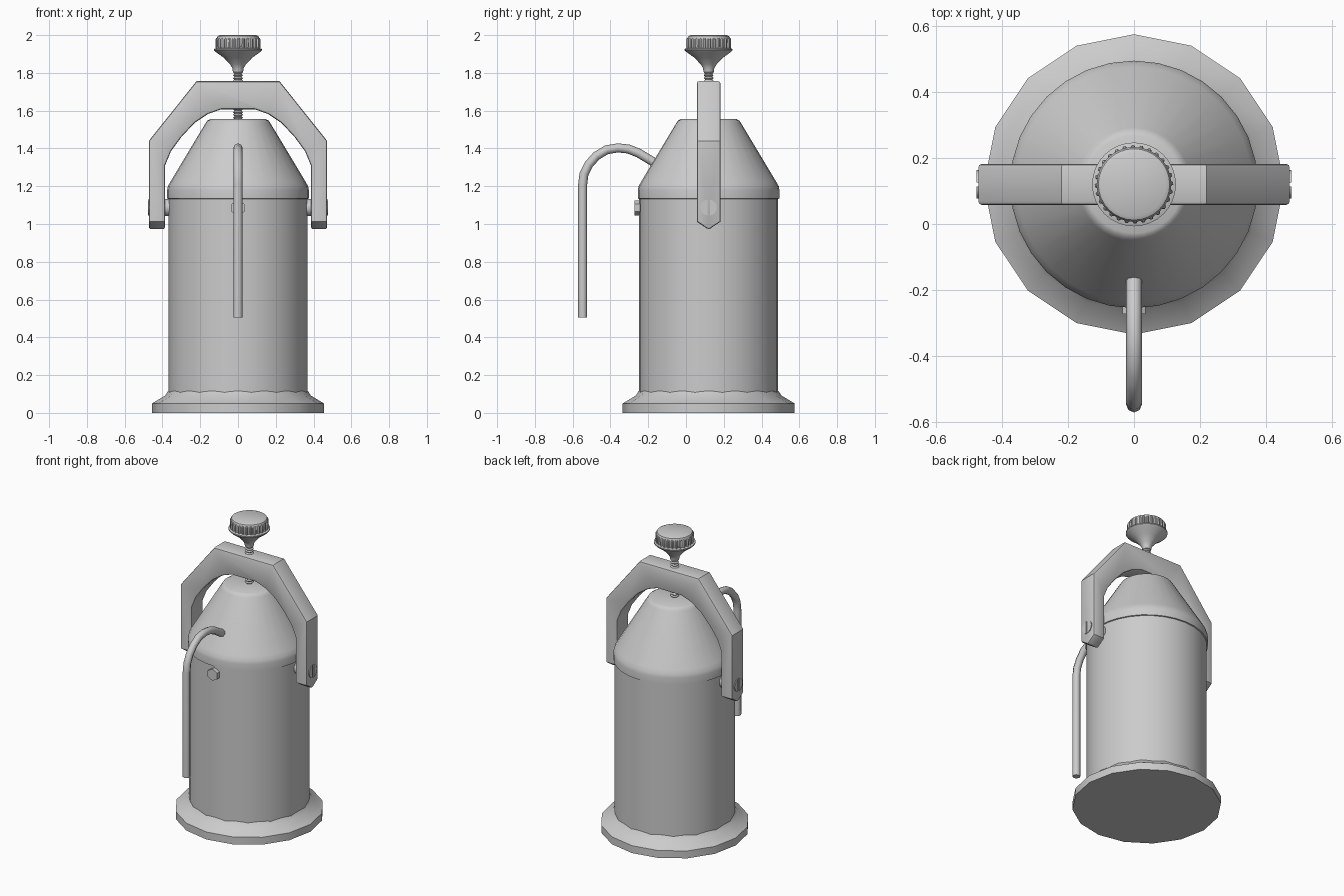
import bpy, bmesh, math
from mathutils import Matrix, Vector

if "Cube" in bpy.data.objects:
    bpy.data.objects.remove(bpy.data.objects["Cube"])

CY = 0.12  # axis of the vessel in y


def finish(name, bm, angle=35):
    bmesh.ops.recalc_face_normals(bm, faces=bm.faces)
    me = bpy.data.meshes.new(name)
    bm.to_mesh(me)
    bm.free()
    ob = bpy.data.objects.new(name, me)
    bpy.context.collection.objects.link(ob)
    bpy.ops.object.select_all(action='DESELECT')
    ob.select_set(True)
    bpy.context.view_layer.objects.active = ob
    bpy.ops.object.shade_smooth_by_angle(angle=math.radians(angle))
    return ob


def lathe(name, profile, sides, rib=0.0, angle=35):
    """Revolve (radius, z) points around the vessel axis; rib cuts grooves in the rim."""
    bm = bmesh.new()
    rings = []
    for r, z in profile:
        ring = []
        for i in range(sides):
            a = 2 * math.pi * i / sides
            rr = r - (rib if i % 4 >= 2 else 0)
            ring.append(bm.verts.new((rr * math.cos(a), CY + rr * math.sin(a), z)))
        rings.append(ring)
    for lo, hi in zip(rings, rings[1:]):
        for i in range(sides):
            j = (i + 1) % sides
            bm.faces.new((lo[i], lo[j], hi[j], hi[i]))
    bm.faces.new(rings[0])
    bm.faces.new(rings[-1])
    return finish(name, bm, angle)


def disc(name, radius, depth, sides, loc, axis):
    bm = bmesh.new()
    rot = Vector((0, 0, 1)).rotation_difference(Vector(axis)).to_matrix().to_4x4()
    bmesh.ops.create_cone(bm, cap_ends=True, segments=sides, radius1=radius, radius2=radius,
                          depth=depth, matrix=Matrix.Translation(loc) @ rot)
    return finish(name, bm)


# vessel: faceted foot, round body, conical lid
lathe("base_foot", [(0.455, 0), (0.455, 0.05), (0.385, 0.092), (0.373, 0.112), (0.36, 0.125)], 16, angle=40)
lathe("body", [(0.368, 0.04), (0.368, 1.14)], 32)
lathe("lid", [(0.36, 1.13), (0.375, 1.135), (0.375, 1.18), (0.371, 1.2), (0.357, 1.225), (0.172, 1.533),
              (0.163, 1.547), (0.148, 1.555)], 32)

# threaded screw
thread = [(0.024, 1.5)]
for i in range(22):
    z = 1.51 + i * 0.015
    thread += [(0.019, z), (0.026, z + 0.0075)]
lathe("clamp_screw", thread, 16, angle=20)

# knob: flared stem and ribbed cap
lathe("knob_stem", [(0.027, 1.805), (0.03, 1.825), (0.042, 1.845), (0.075, 1.88), (0.117, 1.91),
                    (0.127, 1.92), (0.127, 1.927), (0.11, 1.933)], 32)
lathe("knob_grip", [(0.117, 1.928), (0.119, 1.938), (0.119, 1.978), (0.114, 1.985)], 112, rib=0.008)
lathe("knob_top", [(0.112, 1.93), (0.113, 1.984), (0.108, 1.994), (0.096, 2.0)], 32)

# arched clamp with pointed legs
half = [(0.472, 0.96), (0.472, 1.44), (0.22, 1.756)]
arch = [(0.386, 0.96), (0.386, 1.31), (0.355, 1.385), (0.30, 1.46), (0.23, 1.535),
        (0.16, 1.582), (0.09, 1.607)]
outline = half + [(-x, z) for x, z in reversed(half)]
outline += [(-x, z) for x, z in arch] + arch[::-1]
bm = bmesh.new()
face = bm.faces.new([bm.verts.new((x, CY - 0.062, z)) for x, z in outline])
new = bmesh.ops.extrude_face_region(bm, geom=[face])["geom"]
bmesh.ops.translate(bm, verts=[v for v in new if isinstance(v, bmesh.types.BMVert)], vec=(0, 0.124, 0))
for side in (-1, 1):
    cut = bmesh.ops.bisect_plane(bm, geom=bm.verts[:] + bm.edges[:] + bm.faces[:],
                                 plane_co=(0, CY, 0.97), plane_no=(0, side * 0.042, -0.062),
                                 clear_outer=True)
    edges = [e for e in bm.edges if e.is_boundary]
    bmesh.ops.holes_fill(bm, edges=edges, sides=0)
bmesh.ops.recalc_face_normals(bm, faces=bm.faces)
sharp = [e for e in bm.edges if len(e.link_faces) == 2 and e.calc_face_angle() > math.radians(60)]
bmesh.ops.bevel(bm, geom=sharp, offset=0.011, segments=2, profile=0.5, affect='EDGES', clamp_overlap=True)
finish("clamp_arch", bm)

# pivots: inner spacer and slotted screw head on each side
for side, label in ((-1, "left"), (1, "right")):
    disc("pivot_spacer_" + label, 0.045, 0.05, 20, (side * 0.376, CY, 1.087), (1, 0, 0))
    bm = bmesh.new()
    for half_side in (-1, 1):
        pts = []
        for i in range(11):
            a = -math.pi / 2 + 0.14 + (math.pi - 0.28) * i / 10
            pts.append(bm.verts.new((side * 0.46, CY + half_side * 0.043 * math.cos(a),
                                     1.087 + 0.043 * math.sin(a))))
        f = bm.faces.new(pts)
        g = bmesh.ops.extrude_face_region(bm, geom=[f])["geom"]
        bmesh.ops.translate(bm, verts=[v for v in g if isinstance(v, bmesh.types.BMVert)],
                            vec=(side * 0.017, 0, 0))
    finish("pivot_screw_" + label, bm)

# hexagonal plug on the front
disc("front_plug", 0.04, 0.05, 6, (0, -0.248, 1.085), (0, -1, 0))

# bent outlet pipe
path = [(-0.12, 1.297), (-0.2, 1.345), (-0.25, 1.375), (-0.305, 1.397), (-0.36, 1.403), (-0.42, 1.393),
        (-0.475, 1.36), (-0.515, 1.315), (-0.54, 1.265), (-0.547, 1.21), (-0.547, 0.505)]
curve = bpy.data.curves.new("outlet_pipe", 'CURVE')
curve.dimensions = '3D'
curve.bevel_depth = 0.024
curve.bevel_resolution = 2
curve.use_fill_caps = True
spline = curve.splines.new('POLY')
spline.points.add(len(path) - 1)
for p, (y, z) in zip(spline.points, path):
    p.co = (0, y, z, 1)
spline.use_smooth = True
bpy.context.collection.objects.link(bpy.data.objects.new("outlet_pipe", curve))
